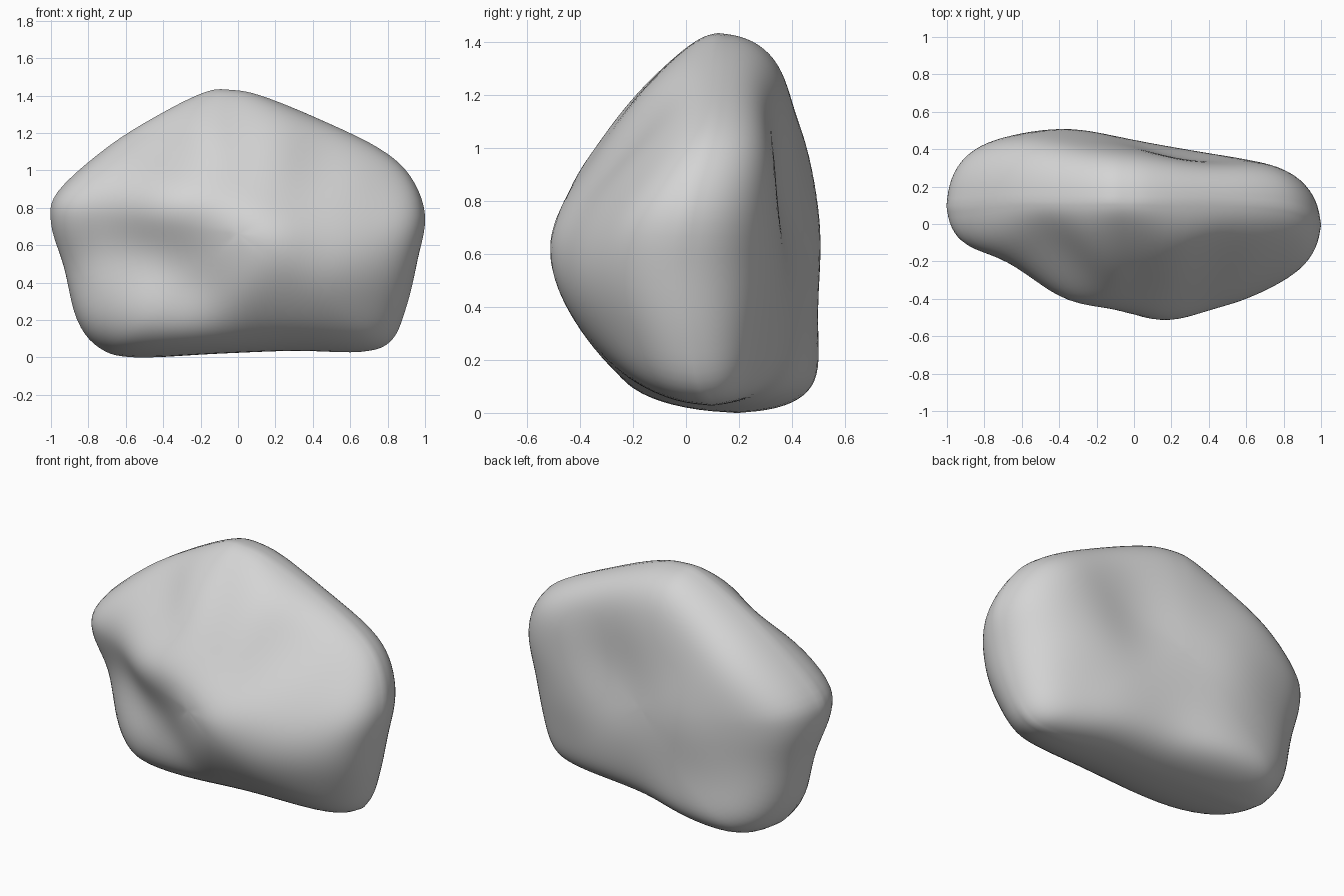
import bpy
import bmesh
import math
from mathutils import Vector

cube = bpy.data.objects.get("Cube")
if cube:
    bpy.data.objects.remove(cube, do_unlink=True)

# Outer contour of the boulder: x, z and the depth y of its widest line
CONTOUR = [
    (-0.04, 1.43, 0.12), (0.12, 1.4, 0.12), (0.42, 1.28, 0.12), (0.75, 1.12, 0.1),
    (0.92, 0.97, 0.06), (1, 0.76, 0), (0.96, 0.52, -0.02), (0.9, 0.27, 0.01),
    (0.82, 0.09, 0.05), (0.66, 0.03, 0.09), (0.3, 0.035, 0.12), (-0.1, 0.02, 0.14),
    (-0.55, 0, 0.2), (-0.74, 0.05, 0.18), (-0.86, 0.2, 0.15), (-0.93, 0.48, 0.13),
    (-1, 0.72, 0.1), (-0.96, 0.89, 0.1), (-0.69, 1.13, 0.12), (-0.4, 1.31, 0.12),
    (-0.17, 1.42, 0.12),
]

# Sculpting marks: x, z and the depth the surface reaches there
FRONT_MARKS = [
    (-0.02, 1.36, -0.07), (0.1, 1.2, -0.2), (0.45, 1.13, -0.14), (0.78, 1, -0.14),
    (-0.15, 1.1, -0.28), (0.2, 0.95, -0.34), (0.6, 0.85, -0.3), (0.86, 0.75, -0.29),
    (-0.42, 0.84, -0.39), (-0.24, 0.72, -0.42), (0.1, 0.6, -0.51), (0.5, 0.55, -0.43),
    (0.82, 0.47, -0.34), (0.2, 0.3, -0.4), (0.6, 0.27, -0.34), (0.82, 0.2, -0.24),
    (-0.06, 0.5, -0.43), (-0.5, 0.58, -0.25), (-0.28, 0.42, -0.3),
    (-0.52, 0.27, -0.29), (-0.34, 0.15, -0.29), (-0.74, 0.26, -0.15),
    (-0.72, 0.57, -0.13), (-0.82, 0.8, -0.19), (-0.62, 0.95, -0.21),
    (-0.42, 1.15, -0.11), (0.2, 0.12, -0.27), (-0.55, 0.09, -0.23),
    (0.6, 0.1, -0.22),
]
BACK_MARKS = [
    (0, 1.3, 0.38), (-0.3, 1.2, 0.42), (0.4, 1.12, 0.34), (0.75, 0.95, 0.34),
    (0.86, 0.6, 0.29), (0.74, 0.2, 0.28), (0.3, 0.85, 0.34), (-0.05, 1, 0.42),
    (0, 0.5, 0.45), (-0.45, 0.6, 0.51), (-0.82, 0.75, 0.46), (-0.55, 0.95, 0.48),
    (-0.45, 0.25, 0.5), (-0.75, 0.35, 0.46), (0.25, 0.2, 0.39), (0.58, 0.6, 0.36),
    (-0.55, 0.05, 0.55),
]
CENTRE = Vector((0, 0.66))
STEPS, RINGS = 5, 28


def blend(marks, values, x, z, spread):
    """Average the mark values, weighted by nearness."""
    total = weight_sum = 1e-9
    for (mx, mz, _), value in zip(marks, values):
        weight = math.exp(-((x - mx) ** 2 + (z - mz) ** 2) / (2 * spread ** 2))
        total += weight * value
        weight_sum += weight
    return total / weight_sum


def depth_field(marks, spread):
    """Smooth depth over the face, sharpened by blending in the leftover errors."""
    layers = []
    left = [mark[2] for mark in marks]
    for _ in range(6):
        layers.append(left)
        left = [value - blend(marks, left, mark[0], mark[1], spread)
                for mark, value in zip(marks, left)]
    return lambda x, z: sum(blend(marks, layer, x, z, spread) for layer in layers)


def smooth_loop(points, steps):
    """Closed curve through all points."""
    result = []
    count = len(points)
    for i in range(count):
        a, b, c, d = (Vector(points[(i + k) % count]) for k in (-1, 0, 1, 2))
        for s in range(steps):
            t = s / steps
            result.append(b + (c - a) * t / 2
                          + (a - b * 2.5 + c * 2 - d / 2) * t ** 2
                          + (b * 3 - a - c * 3 + d) * t ** 3 / 2)
    return result


def add_side(bm, rim, rim_verts, field, power):
    """Fill one face of the boulder with rings running from the rim to the centre."""
    mid_depth = sum(p.z for p in rim) / len(rim)
    outer = rim_verts
    for ring in range(1, RINGS):
        r = math.cos(ring / RINGS * math.pi / 2) if ring < RINGS / 2 else \
            math.cos(math.pi / 4) * 2 * (1 - ring / RINGS)
        swell = math.sqrt(1 - r ** power)
        inner = []
        for p in rim:
            spot = CENTRE.lerp(p.xy, r)
            edge = mid_depth + (p.z - mid_depth) * r
            y = edge + (field(spot.x, spot.y) - edge) * swell
            inner.append(bm.verts.new((spot.x, y, spot.y)))
        for i in range(len(rim)):
            j = (i + 1) % len(rim)
            bm.faces.new((outer[i], outer[j], inner[j], inner[i]))
        outer = inner
    tip = bm.verts.new((CENTRE.x, field(*CENTRE), CENTRE.y))
    for i in range(len(rim)):
        bm.faces.new((outer[i], outer[(i + 1) % len(rim)], tip))


# Boulder body
bm = bmesh.new()
rim = smooth_loop(CONTOUR, STEPS)
rim_verts = [bm.verts.new((p.x, p.z, p.y)) for p in rim]
add_side(bm, rim, rim_verts, depth_field(FRONT_MARKS, 0.17), 7.5)
add_side(bm, rim, rim_verts, depth_field(BACK_MARKS, 0.22), 7.5)

# Soften the faces while the contour stays in place
free_verts = [v for v in bm.verts if v not in set(rim_verts)]
for _ in range(4):
    bmesh.ops.smooth_vert(bm, verts=free_verts, factor=0.5,
                          use_axis_x=True, use_axis_y=True, use_axis_z=True)
bmesh.ops.recalc_face_normals(bm, faces=bm.faces)

mesh = bpy.data.meshes.new("boulder")
bm.to_mesh(mesh)
bm.free()
boulder = bpy.data.objects.new("boulder", mesh)
bpy.context.collection.objects.link(boulder)

# Plain grey stone
stone = bpy.data.materials.new("grey_stone")
stone.use_nodes = True
colour = (0.66, 0.66, 0.66, 1)
stone.diffuse_color = colour
stone.node_tree.nodes["Principled BSDF"].inputs["Base Color"].default_value = colour
mesh.materials.append(stone)

bpy.context.view_layer.objects.active = boulder
boulder.select_set(True)
bpy.ops.object.shade_smooth()
